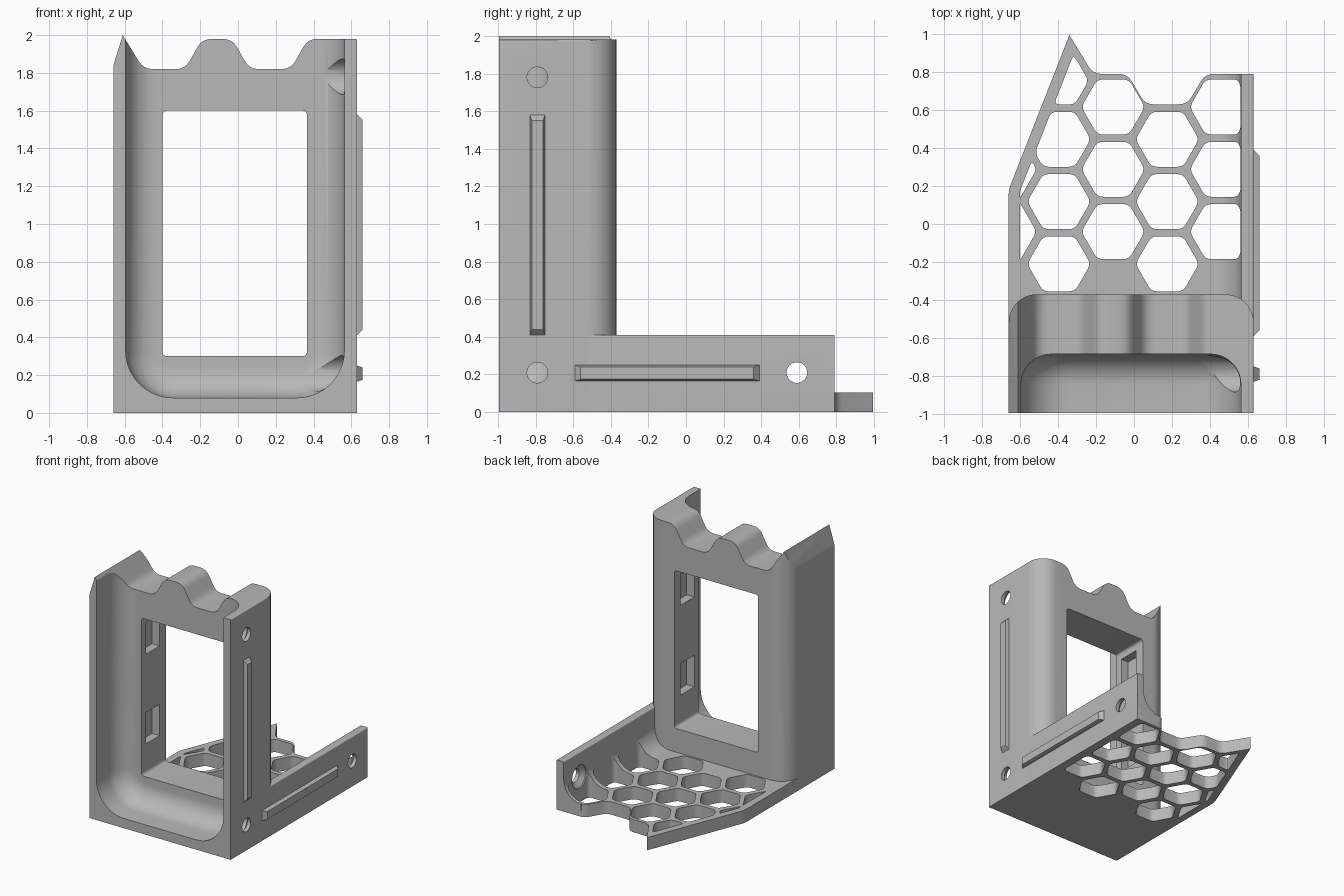
import bpy, bmesh, math
from mathutils import Vector

old = bpy.data.objects.get("Cube")
if old:
    bpy.data.objects.remove(old, do_unlink=True)

grey = bpy.data.materials.new("mid_grey")
grey.use_nodes = True
COLOUR = (0.48, 0.48, 0.48, 1)
grey.diffuse_color = COLOUR
grey.node_tree.nodes["Principled BSDF"].inputs["Base Color"].default_value = COLOUR


def place(axis, u, v, w):
    return {"x": (w, u, v), "y": (u, w, v), "z": (u, v, w)}[axis]


def loft(name, axis, rings):
    """Closed solid through (position, outline) rings along an axis."""
    bm = bmesh.new()
    loops = [[bm.verts.new(place(axis, u, v, w)) for u, v in pts] for w, pts in rings]
    n = len(loops[0])
    for a, b in zip(loops, loops[1:]):
        for i in range(n):
            j = (i + 1) % n
            bm.faces.new((a[i], a[j], b[j], b[i]))
    bm.faces.new(loops[0])
    bm.faces.new(loops[-1])
    bmesh.ops.recalc_face_normals(bm, faces=bm.faces)
    mesh = bpy.data.meshes.new(name)
    bm.to_mesh(mesh)
    bm.free()
    mesh.materials.append(grey)
    ob = bpy.data.objects.new(name, mesh)
    bpy.context.collection.objects.link(ob)
    return ob


def prism(name, axis, pts, lo, hi):
    return loft(name, axis, [(lo, pts), (hi, pts)])


def rect(u0, u1, v0, v1):
    return [(u0, v0), (u1, v0), (u1, v1), (u0, v1)]


def circle(u, v, r, n=32):
    return [(u + r * math.cos(2 * math.pi * i / n), v + r * math.sin(2 * math.pi * i / n))
            for i in range(n)]


def rounded(pts, cut, steps=4):
    """Soften corners; a third value on a point overrides the cut length."""
    out = []
    for i, p in enumerate(pts):
        c = Vector(p[:2])
        a = Vector(pts[i - 1][:2]) - c
        b = Vector(pts[(i + 1) % len(pts)][:2]) - c
        r = min(p[2] if len(p) > 2 else cut, 0.45 * a.length, 0.45 * b.length)
        if r == 0:
            out.append(tuple(c))
            continue
        s, e = c + a.normalized() * r, c + b.normalized() * r
        for k in range(steps + 1):
            t = k / steps
            out.append(tuple(s * (1 - t) ** 2 + c * 2 * t * (1 - t) + e * t ** 2))
    return out


def clip(pts, nx, ny, limit):
    """Keep the part of a polygon where nx*x + ny*y <= limit."""
    out = []
    for i, p in enumerate(pts):
        q = pts[(i + 1) % len(pts)]
        dp, dq = nx * p[0] + ny * p[1] - limit, nx * q[0] + ny * q[1] - limit
        if dp <= 0:
            out.append(p)
        if dp * dq < 0:
            t = dp / (dp - dq)
            out.append((p[0] + t * (q[0] - p[0]), p[1] + t * (q[1] - p[1])))
    return out


def boolean(ob, cutter, mode="DIFFERENCE"):
    mod = ob.modifiers.new("cut", "BOOLEAN")
    mod.operation, mod.solver, mod.object = mode, "EXACT", cutter
    bpy.context.view_layer.objects.active = ob
    bpy.ops.object.modifier_apply(modifier=mod.name)


def discard(cutters):
    for c in cutters:
        bpy.data.objects.remove(c, do_unlink=True)


LEFT, RIGHT, FRONT, BACK = -0.66, 0.63, -0.995, -0.37
INNER_L, INNER_R, INNER_BACK = -0.595, 0.563, -0.685

# Tower: scalloped top silhouette trimmed by a plan with round rear corners
skyline = rounded([(LEFT, 0, 0), (RIGHT, 0, 0), (RIGHT, 1.98, 0.01), (0.37, 1.98), (0.28, 1.82),
                   (0.06, 1.82), (-0.03, 1.98), (-0.19, 1.98), (-0.28, 1.82), (-0.5, 1.82),
                   (-0.61, 2.0, 0), (LEFT, 1.84, 0.02)], 0.05)
tower = prism("tower", "y", skyline, FRONT, -0.3)
arc = [(math.cos(k * math.pi / 20), math.sin(k * math.pi / 20)) for k in range(11)]
R = 0.15
plan = [(LEFT - 0.0, FRONT - 0.1), (RIGHT, FRONT - 0.1)]
plan += [(RIGHT - R + R * c, BACK - R + R * s) for c, s in arc]
plan += [(LEFT + R - R * c, BACK - R + R * s) for c, s in reversed(arc)]
plan_cutter = prism("plan_cutter", "z", plan, -0.1, 2.2)
boolean(tower, plan_cutter, "INTERSECT")
discard([plan_cutter])


# Front cavity with round lower corners and a filleted back edge
def cavity_ring(d):
    r = 0.25 - d
    x0, x1, z0 = INNER_L + d, INNER_R - d, 0.08 + d
    pts = [(x0, 2.3)]
    pts += [(x0 + r - r * c, z0 + r - r * s) for c, s in arc]
    pts += [(x1 - r + r * c, z0 + r - r * s) for c, s in reversed(arc)]
    return pts + [(x1, 2.3)]


F = 0.16
rings = [(FRONT - 0.1, cavity_ring(0))]
rings += [(INNER_BACK - F + F * s, cavity_ring(F * (1 - c))) for c, s in arc]
cutters = [loft("cavity_cutter", "y", rings)]

# Window and the latch pockets in its side walls
cutters.append(prism("window_cutter", "y", rounded(rect(-0.4, 0.365, 0.3, 1.6), 0.025), -0.9, -0.2))
for z in (0.67, 1.41):
    cutters.append(prism("pocket_cutter", "y", rect(-0.47, 0.435, z - 0.13, z + 0.13), -0.63, -0.45))


# Screw holes with a conical seat on the inside
def screw_cutter(y, z):
    big, small = circle(y, z, 0.095), circle(y, z, 0.055)
    return loft("screw_cutter", "x", [(0.34, big), (0.57, big), (0.6, small), (0.7, small)])


cutters += [screw_cutter(-0.79, z) for z in (0.21, 1.78)]
for c in cutters:
    boolean(tower, c)
discard(cutters)

# Base plate with a spiked, scalloped rear edge
outline = rounded([(LEFT, -0.52, 0), (RIGHT, -0.52, 0), (RIGHT, 0.79, 0.01), (0.375, 0.79),
                   (0.28, 0.63), (0.06, 0.63), (-0.035, 0.79), (-0.215, 0.79),
                   (-0.34, 0.995, 0), (LEFT, 0.18, 0.03)], 0.045)
base_plate = prism("base_plate", "z", outline, 0, 0.105)

# Low side wall and the concave fillet at its foot
side_wall = prism("side_wall", "y", rounded([(INNER_R, 0, 0), (RIGHT, 0, 0), (RIGHT, 0.41),
                                             (INNER_R, 0.41)], 0.01), -0.52, 0.79)
foot = [(0.6, 0.05), (0.6, 0.1 + F)]
foot += [(INNER_R - F + F * c, 0.104 + F - F * s) for c, s in arc]
foot.append((INNER_R - F, 0.05))
wall_fillet = prism("wall_fillet", "y", foot, -0.45, 0.79)

# Honeycomb holes, trimmed by the plate border
cutters = []
for col in range(5):
    x = -0.68 + 0.285 * col
    for row in range(3 + col % 2):
        y = (-0.21 if col % 2 else -0.04) + 0.328 * row
        cell = circle(x, y, 0.167, 6)
        trims = [(-1, 0, 0.6), (1, 0, 0.56), (-0.931, 0.365, 0.622)]
        if y > 0.7:
            trims.append((0.866, 0.5, 0.17))
        for t in trims:
            cell = clip(cell, *t)
        if len(cell) > 2:
            cutters.append(prism("cell_cutter", "z", rounded(cell, 0.03), -0.1, 0.36))
for c in cutters:
    boolean(base_plate, c)
    boolean(wall_fillet, c)
discard(cutters)

rear_screw = screw_cutter(0.59, 0.21)
boolean(side_wall, rear_screw)
boolean(wall_fillet, rear_screw)
discard([rear_screw])

# Raised rails with chamfered ends on the outer side
upright_rail = loft("upright_rail", "x", [(0.61, rect(-0.83, -0.75, 0.41, 1.58)),
                                          (RIGHT, rect(-0.83, -0.75, 0.41, 1.58)),
                                          (0.66, rect(-0.82, -0.76, 0.44, 1.55))])
level_rail = loft("level_rail", "x", [(0.61, rect(-0.59, 0.39, 0.165, 0.25)),
                                      (RIGHT, rect(-0.59, 0.39, 0.165, 0.25)),
                                      (0.66, rect(-0.56, 0.36, 0.175, 0.24))])

# Smooth the curves, keep the hard edges
for ob in (tower, base_plate, side_wall, wall_fillet, upright_rail, level_rail):
    bpy.ops.object.select_all(action="DESELECT")
    ob.select_set(True)
    bpy.context.view_layer.objects.active = ob
    bpy.ops.object.shade_smooth_by_angle(angle=math.radians(30))
